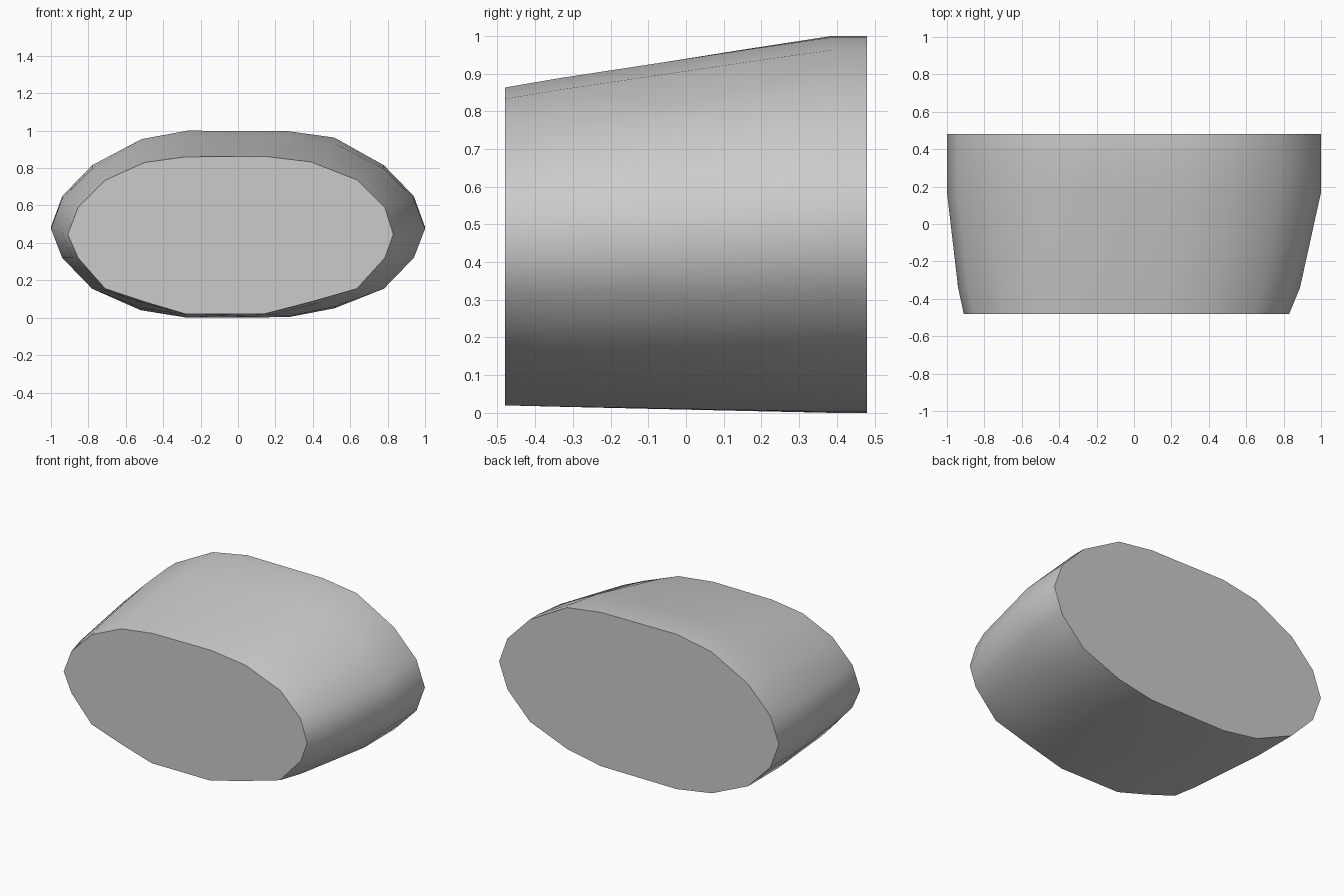
import bpy, bmesh, math

if "Cube" in bpy.data.objects:
    bpy.data.objects.remove(bpy.data.objects["Cube"])

# Matching 18-sided outlines (x, z) of the back and front ends
back = [(-1, .485), (-.94, .65), (-.78, .815), (-.515, .955), (-.27, 1), (.27, .997),
        (.515, .963), (.78, .815), (.94, .65), (1, .485), (.94, .32), (.78, .155),
        (.515, .05), (.27, .003), (-.27, 0), (-.52, .04), (-.78, .155), (-.94, .32)]
front = [(-.91, .445), (-.855, .59), (-.71, .735), (-.5, .83), (-.28, .86), (.14, .863),
         (.39, .833), (.64, .735), (.785, .59), (.83, .445), (.785, .32), (.635, .155),
         (.39, .085), (.14, .02), (-.28, .02), (-.5, .085), (-.71, .155), (-.855, .32)]

# Stations: y, width blend and height blend from front to back
stations = [(-.48, 0, 0), (-.34, .34, .18), (.17, 1, .76), (.39, 1, 1), (.48, 1, 1)]

# Loft the tapered body through the stations
bm = bmesh.new()
rings = []
for y, tx, tz in stations:
    rings.append([bm.verts.new((f[0] + (b[0] - f[0]) * tx, y, f[1] + (b[1] - f[1]) * tz))
                  for f, b in zip(front, back)])
n = len(back)
for r, s in zip(rings, rings[1:]):
    for i in range(n):
        j = (i + 1) % n
        bm.faces.new((r[i], r[j], s[j], s[i]))

# Flat end caps
bm.faces.new(rings[0])
bm.faces.new(rings[-1])
bmesh.ops.recalc_face_normals(bm, faces=bm.faces)

mesh = bpy.data.meshes.new("tapered_oval_body")
bm.to_mesh(mesh)
bm.free()
body = bpy.data.objects.new("tapered_oval_body", mesh)
bpy.context.collection.objects.link(body)

# Smooth sides, crisp end rims
bpy.context.view_layer.objects.active = body
body.select_set(True)
bpy.ops.object.shade_smooth_by_angle(angle=math.radians(50))
